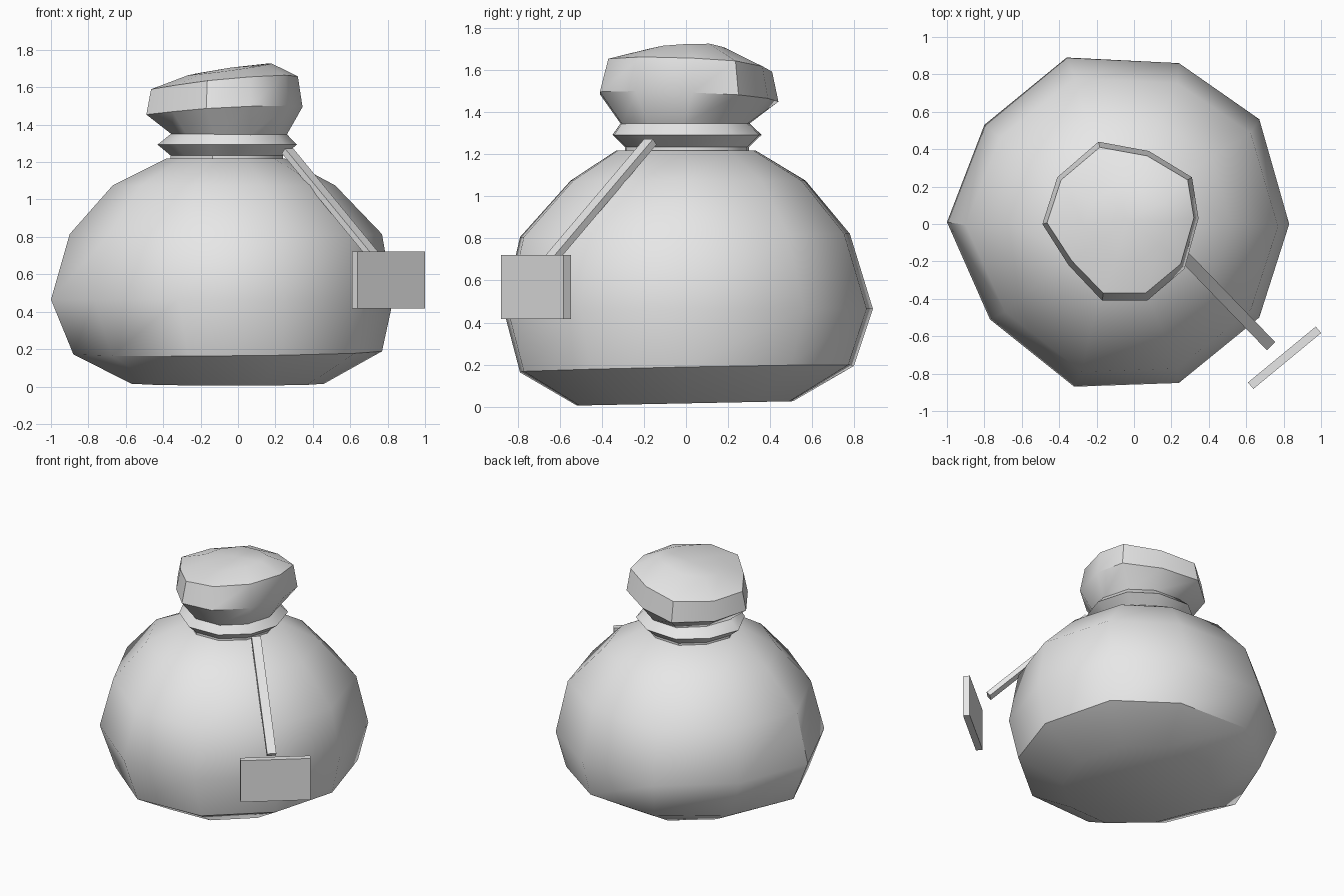
import bpy, bmesh, math
from mathutils import Vector, Matrix

if "Cube" in bpy.data.objects:
    bpy.data.objects.remove(bpy.data.objects["Cube"])

cloth = bpy.data.materials.new("grey cloth")
cloth.diffuse_color = (0.8, 0.8, 0.8, 1)
cloth.use_nodes = True
cloth.node_tree.nodes["Principled BSDF"].inputs["Base Color"].default_value = cloth.diffuse_color


def finish(name, bm, smooth_angle=None):
    bmesh.ops.recalc_face_normals(bm, faces=bm.faces)
    me = bpy.data.meshes.new(name)
    bm.to_mesh(me)
    bm.free()
    ob = bpy.data.objects.new(name, me)
    bpy.context.collection.objects.link(ob)
    me.materials.append(cloth)
    if smooth_angle:
        bpy.ops.object.select_all(action='DESELECT')
        ob.select_set(True)
        bpy.context.view_layer.objects.active = ob
        bpy.ops.object.shade_smooth_by_angle(angle=math.radians(smooth_angle))
    return ob


def loft(name, rings, angle, tip=None):
    """Skin a stack of ten-point rings, closing the bottom and the top."""
    bm = bmesh.new()
    loops = [[bm.verts.new(p) for p in ring] for ring in rings]
    for a, b in zip(loops, loops[1:]):
        for i in range(len(a)):
            j = (i + 1) % len(a)
            bm.faces.new((a[i], a[j], b[j], b[i]))
    bm.faces.new(loops[0][::-1])
    top = loops[-1]
    if tip:
        t = bm.verts.new(tip)
        for i in range(len(top)):
            bm.faces.new((top[i], top[(i + 1) % len(top)], t))
    else:
        bm.faces.new(top)
    return finish(name, bm, angle)


def fit(outline, x0, x1, y0, y1, z, tilt_x=0, tilt_y=0):
    """Scale an outline to a bounding box and tilt it about its middle."""
    xs, ys = [p[0] for p in outline], [p[1] for p in outline]
    ring = []
    for x, y in outline:
        px = x0 + (x - min(xs)) / (max(xs) - min(xs)) * (x1 - x0)
        py = y0 + (y - min(ys)) / (max(ys) - min(ys)) * (y1 - y0)
        ring.append((px, py, z + tilt_x * (px - (x0 + x1) / 2) + tilt_y * py))
    return ring


# irregular ten-sided outlines of the belly and of the tied top
belly = [(.83, 0), (.67, .56), (.24, .86), (-.36, .89), (-.80, .53),
         (-1, .01), (-.77, -.51), (-.32, -.87), (.24, -.85), (.67, -.50)]
ruffle = [(.345, .03), (.31, .25), (.08, .39), (-.19, .44), (-.41, .25),
          (-.49, 0), (-.35, -.22), (-.17, -.41), (.07, -.41), (.27, -.24)]

# sack body: x range, y range, height and tilt of each level
loft("sack_body", [
    fit(belly, -.57, .46, -.52, .51, .015, 0, .02),
    fit(belly, -.88, .77, -.79, .80, .18, .01, .02),
    fit(belly, -1.0, .83, -.87, .89, .465),
    fit(belly, -.90, .77, -.79, .78, .815, 0, .01),
    fit(belly, -.67, .52, -.55, .57, 1.075),
    fit(belly, -.38, .25, -.33, .33, 1.22),
], 41)

# tie around the neck
loft("neck_tie", [
    fit(belly, -.36, .24, -.29, .30, 1.21),
    fit(belly, -.36, .24, -.29, .30, 1.235),
    fit(belly, -.43, .315, -.35, .36, 1.293),
    fit(belly, -.36, .26, -.31, .30, 1.35),
], 41)

# gathered top of the sack
loft("sack_top", [
    fit(belly, -.35, .26, -.31, .30, 1.345),
    fit(ruffle, -.49, .345, -.41, .44, 1.475, .05, -.04),
    fit(ruffle, -.465, .32, -.37, .41, 1.625, .09, -.05),
    fit(ruffle, -.27, .18, -.19, .20, 1.695, .14, .03),
], 41, (-.04, .02, 1.705))


def box(name, size, matrix):
    bm = bmesh.new()
    bmesh.ops.create_cube(bm, size=1, matrix=matrix @ Matrix.Diagonal((*size, 1)))
    return finish(name, bm)


# string running from the tie down to the label
a, b = Vector((.265, -.17, 1.26)), Vector((.725, -.645, .70))
z = (b - a).normalized()
x = Vector((0, 0, 1)).cross(z).normalized()
y = z.cross(x)
frame = Matrix((x, y, z)).transposed().to_4x4()
box("tag_string", (.062, .035, (b - a).length),
    Matrix.Translation((a + b) / 2) @ frame)

# hanging label
box("tag_plate", (.47, .045, .305),
    Matrix.Translation((.805, -.715, .57)) @ Matrix.Rotation(math.radians(39.5), 4, 'Z'))
